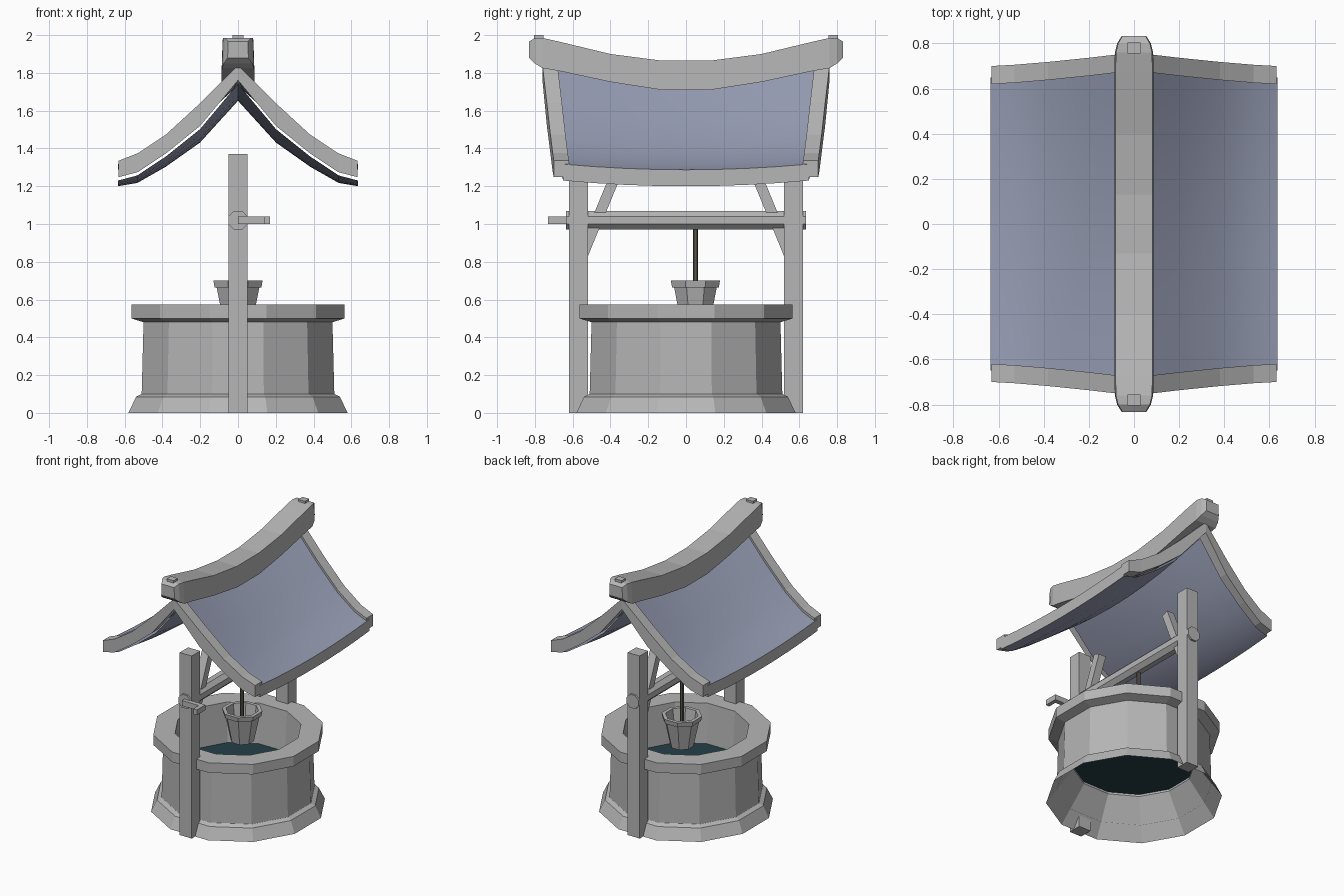
import bpy, bmesh, math
from mathutils import Vector

if "Cube" in bpy.data.objects:
    bpy.data.objects.remove(bpy.data.objects["Cube"], do_unlink=True)


def material(name, rgb):
    m = bpy.data.materials.new(name)
    m.use_nodes = True
    m.diffuse_color = (*rgb, 1)
    m.node_tree.nodes["Principled BSDF"].inputs["Base Color"].default_value = (*rgb, 1)
    return m


GREY = material("plain grey", (0.47, 0.47, 0.47))
SLATE = material("slate blue", (0.31, 0.34, 0.46))
WATER = material("dark water", (0.018, 0.05, 0.065))
ROPE = material("rope brown", (0.10, 0.09, 0.07))


def finish(name, bm, *mats):
    bmesh.ops.remove_doubles(bm, verts=bm.verts, dist=0.0001)
    bmesh.ops.recalc_face_normals(bm, faces=bm.faces)
    mesh = bpy.data.meshes.new(name)
    bm.to_mesh(mesh)
    bm.free()
    for m in mats:
        mesh.materials.append(m)
    ob = bpy.data.objects.new(name, mesh)
    bpy.context.collection.objects.link(ob)
    return ob


def loft(name, rings, *mats, caps=True, loop=False):
    """Skin a row of closed rings of points."""
    bm = bmesh.new()
    rows = [[bm.verts.new(p) for p in ring] for ring in rings]
    n = len(rows[0])
    pairs = list(zip(rows, rows[1:] + rows[:1])) if loop else list(zip(rows, rows[1:]))
    for a, b in pairs:
        for i in range(n):
            j = (i + 1) % n
            bm.faces.new((a[i], a[j], b[j], b[i]))
    if caps and not loop:
        bm.faces.new(rows[0])
        bm.faces.new(rows[-1])
    return finish(name, bm, *mats)


def lathe(name, profile, sides, mat, centre=(0, 0), loop=False, caps=True):
    """Turn (flat-to-centre distance, height) points around a vertical axis."""
    rings = []
    for d, z in profile:
        r = max(d, 0.001) / math.cos(math.pi / sides)
        angles = [(k + 0.5) * math.tau / sides for k in range(sides)]
        rings.append([(centre[0] + r * math.cos(a), centre[1] + r * math.sin(a), z)
                      for a in angles])
    return loft(name, rings, mat, loop=loop, caps=caps)


def box(name, lo, hi, mat=GREY):
    rings = [[(lo[0], lo[1], z), (hi[0], lo[1], z), (hi[0], hi[1], z), (lo[0], hi[1], z)]
             for z in (lo[2], hi[2])]
    return loft(name, rings, mat)


# Stone wall with flared foot and overhanging rim
lathe("well_wall", [(0.58, 0), (0.54, 0.085), (0.51, 0.10), (0.50, 0.48), (0.565, 0.50),
                    (0.565, 0.575), (0.42, 0.575), (0.40, 0.26)], 12, GREY, loop=True)
lathe("water", [(0.405, 0.275), (0.405, 0.28)], 12, WATER)

# Hollow bucket on its rope
lathe("bucket", [(0, 0.47), (0.075, 0.47), (0.113, 0.665), (0.124, 0.665), (0.13, 0.70),
                 (0.105, 0.70), (0.075, 0.50), (0, 0.50)], 8, GREY, (0, 0.05))
lathe("rope", [(0.012, 0.49), (0.012, 1.0)], 6, ROPE, (0, 0.05))

# Posts and slanted braces, front and back
for s, side in ((-1, "front"), (1, "back")):
    y0, y1 = sorted((s * 0.52, s * 0.62))
    box(side + "_post", (-0.05, y0, 0), (0.05, y1, 1.37))
    low, high = Vector((0, s * 0.57, 0.78)), Vector((0, s * 0.36, 1.29))
    across = Vector((1, 0, 0)).cross((high - low).normalized()) * 0.028
    wide = Vector((0.03, 0, 0))
    loft(side + "_brace", [[p - wide - across, p + wide - across, p + wide + across,
                            p - wide + across] for p in (low, high)], GREY)

# Winding axle and crank
axle_rings = []
for y in (-0.635, 0.635):
    r = 0.05 / math.cos(math.pi / 8)
    axle_rings.append([(r * math.cos((k + 0.5) * math.pi / 4), y,
                        1.02 + r * math.sin((k + 0.5) * math.pi / 4)) for k in range(8)])
loft("axle", axle_rings, GREY)
box("crank_arm", (0, -0.665, 1.0), (0.17, -0.63, 1.04))
box("crank_handle", (0.14, -0.73, 1.0), (0.17, -0.66, 1.04))

# Roof curve: distance from the ridge, upper height, lower height
half = [(0.0, 1.84, 1.76), (0.2, 1.64, 1.52), (0.38, 1.475, 1.375),
        (0.53, 1.375, 1.275), (0.632, 1.335, 1.248)]
curve = [(-x, u, l) for x, u, l in reversed(half[1:])] + half


def rise(x):
    return 1 - abs(x) / 0.632


# Gable boards, leaning outward towards the ridge
for s, side in ((-1, "front"), (1, "back")):
    rings = []
    for x, u, l in curve:
        outer = s * (0.70 + 0.06 * rise(x) ** 1.3)
        inner = outer - s * 0.08
        rings.append([(x, inner, l), (x, outer, l), (x, outer, u), (x, inner, u)])
    loft(side + "_gable_board", rings, GREY)

# Sagging roof slab: slate above and below, grey along the eaves
rings = []
for k in range(-4, 5):
    t = k / 4

    def place(x, z):
        sag = (0.03 + 0.06 * rise(x)) * (1 - t * t)
        return (x * 1.006, t * (0.65 + 0.05 * rise(x)), z - 0.018 - sag)

    rings.append([place(x, u) for x, u, l in curve]
                 + [place(x, l) for x, u, l in reversed(curve)])
roof = loft("roof_slab", rings, SLATE, GREY, caps=False)
for f in roof.data.polygons:
    f.material_index = 1 if abs(f.normal.z) < 0.3 else 0
bpy.ops.object.select_all(action="DESELECT")
roof.select_set(True)
bpy.context.view_layer.objects.active = roof
bpy.ops.object.shade_smooth_by_angle(angle=math.radians(35))

# Curved ridge beam with narrowed ends: y, half width, bottom, top
span = [(0.13, 0.087, 1.71, 1.865), (0.4, 0.087, 1.752, 1.90), (0.67, 0.087, 1.81, 1.965),
        (0.76, 0.085, 1.825, 1.985), (0.80, 0.075, 1.85, 1.985), (0.832, 0.055, 1.88, 1.965)]
stations = [(-y, w, b, t) for y, w, b, t in reversed(span)] + span
loft("ridge_beam", [[(-w, y, b), (w, y, b), (w * 0.94, y, t), (-w * 0.94, y, t)]
                    for y, w, b, t in stations], GREY)
for s, side in ((-1, "front"), (1, "back")):
    y0, y1 = sorted((s * 0.755, s * 0.805))
    box(side + "_ridge_peg", (-0.028, y0, 1.95), (0.028, y1, 2.0))
